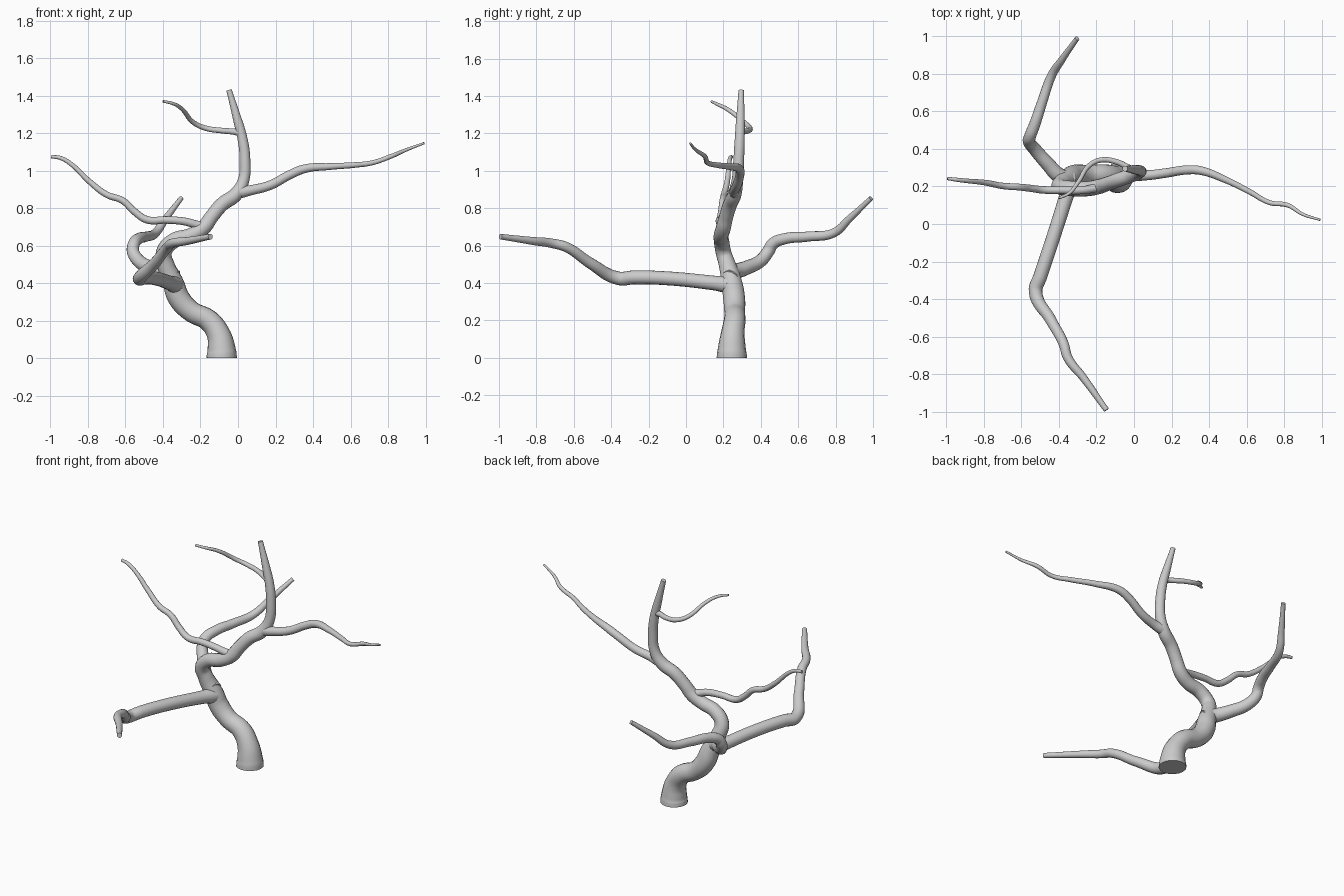
import bpy


def limb(name, pts):
    """Tapered smooth tube through (x, y, z, radius) points, as a mesh."""
    cu = bpy.data.curves.new(name, 'CURVE')
    cu.dimensions = '3D'
    cu.bevel_depth = 1.0
    cu.bevel_resolution = 6
    cu.resolution_u = 8
    cu.use_fill_caps = True
    sp = cu.splines.new('BEZIER')
    sp.radius_interpolation = 'CARDINAL'
    sp.bezier_points.add(len(pts) - 1)
    for bp, (x, y, z, r) in zip(sp.bezier_points, pts):
        bp.co = (x, y, z)
        bp.radius = r
        bp.handle_left_type = bp.handle_right_type = 'AUTO'
    ob = bpy.data.objects.new(name, cu)
    bpy.context.collection.objects.link(ob)
    bpy.ops.object.select_all(action='DESELECT')
    ob.select_set(True)
    bpy.context.view_layer.objects.active = ob
    bpy.ops.object.convert(target='MESH')
    bpy.ops.object.shade_smooth_by_angle(angle=0.9)


# Winding main trunk, flared at the foot
limb("trunk", [
    (-.087, .245, 0, .081), (-.087, .245, .04, .076), (-.105, .25, .13, .063),
    (-.155, .26, .2, .058), (-.25, .26, .25, .056), (-.315, .257, .32, .059),
    (-.345, .245, .4, .056), (-.385, .22, .5, .046), (-.395, .2, .565, .042),
    (-.345, .19, .625, .041), (-.25, .188, .655, .04), (-.185, .2, .695, .04),
    (-.14, .215, .755, .038), (-.085, .235, .82, .038), (-.01, .26, .875, .037),
    (.03, .275, .95, .031), (.037, .282, 1.06, .029), (.025, .287, 1.165, .027),
    (-.005, .291, 1.28, .023), (-.048, .295, 1.43, .015)])

# Low branch reaching forward
limb("front_branch", [
    (-.335, .23, .39, .046), (-.36, .15, .4, .039), (-.44, -.1, .425, .037),
    (-.5, -.28, .43, .037), (-.525, -.36, .425, .036), (-.445, -.51, .505, .03),
    (-.375, -.64, .592, .027), (-.352, -.715, .612, .025),
    (-.27, -.82, .625, .021), (-.147, -.992, .648, .015)])

# Low branch curling to the back
limb("back_branch", [
    (-.33, .235, .425, .045), (-.395, .255, .455, .042), (-.46, .32, .48, .038),
    (-.53, .4, .52, .035), (-.56, .44, .57, .033), (-.555, .465, .61, .032),
    (-.53, .53, .637, .03), (-.49, .65, .648, .027), (-.44, .79, .668, .024),
    (-.385, .875, .745, .019), (-.303, .99, .853, .013)])

# Long thin branch to the left
limb("left_branch", [
    (-.165, .205, .7, .028), (-.215, .19, .71, .023), (-.28, .18, .728, .021),
    (-.38, .18, .737, .02), (-.485, .182, .738, .02), (-.55, .19, .78, .019),
    (-.615, .197, .84, .018), (-.7, .203, .872, .017), (-.79, .22, .94, .015),
    (-.89, .23, 1.035, .012), (-.945, .236, 1.067, .011), (-.995, .243, 1.075, .009)])

# Long branch to the right
limb("right_branch", [
    (.01, .262, .885, .033), (.065, .26, .895, .027), (.17, .272, .922, .025),
    (.28, .288, .98, .024), (.355, .285, 1.01, .023), (.49, .235, 1.022, .018),
    (.62, .17, 1.03, .015), (.72, .115, 1.043, .013), (.82, .1, 1.078, .012),
    (.9, .052, 1.112, .009), (.993, .022, 1.147, .006)])

# Small upper twig
limb("upper_twig", [
    (.02, .285, 1.2, .022), (-.015, .295, 1.207, .017), (-.09, .33, 1.214, .015),
    (-.17, .342, 1.226, .014), (-.235, .315, 1.255, .013), (-.3, .22, 1.33, .011),
    (-.345, .165, 1.357, .009), (-.4, .138, 1.37, .007)])
